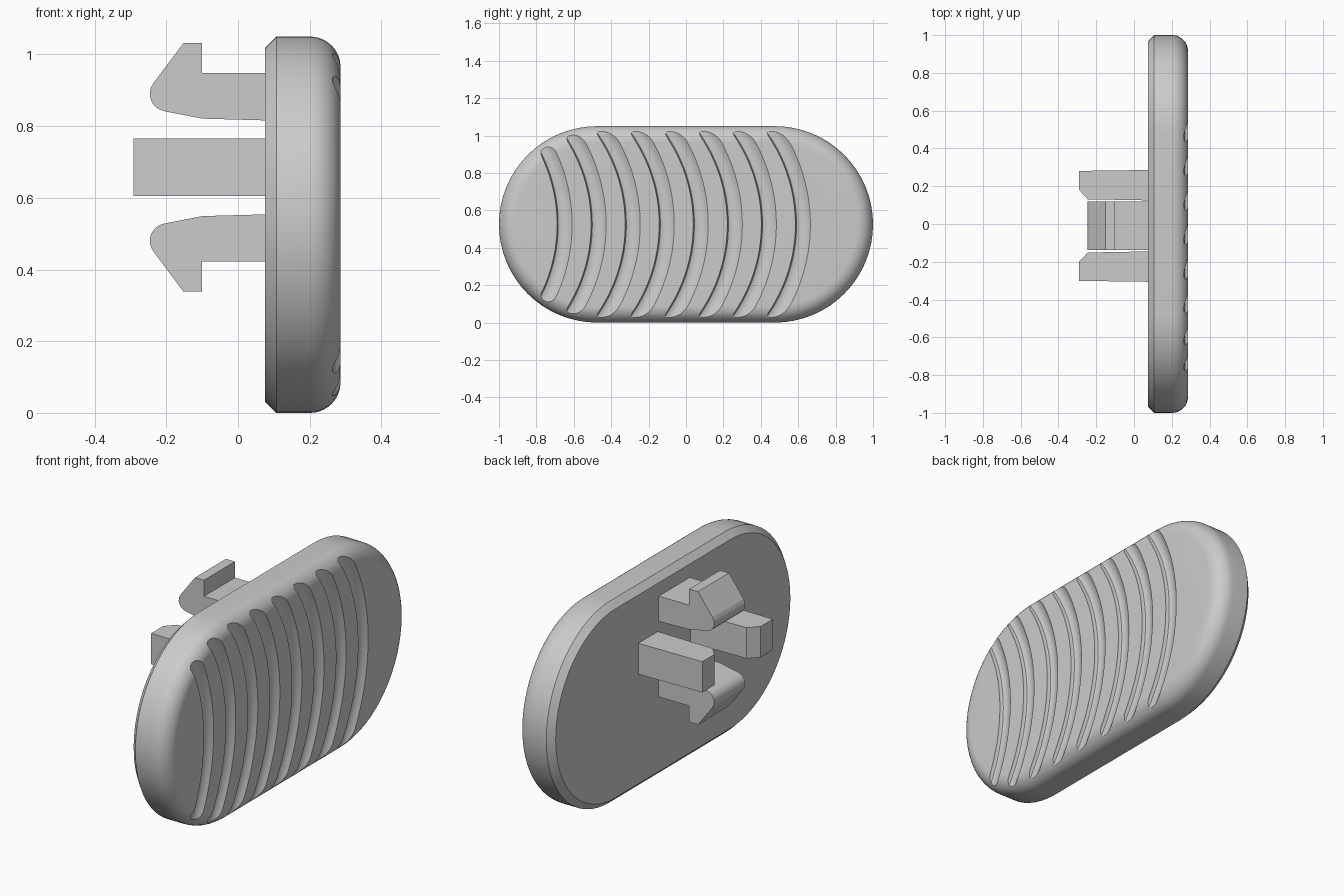
import bpy
import bmesh
import math

cube = bpy.data.objects.get("Cube")
if cube:
    bpy.data.objects.remove(cube, do_unlink=True)

grey = bpy.data.materials.new("plain grey")
grey.use_nodes = True
COLOUR = (0.6, 0.6, 0.6, 1)
grey.diffuse_color = COLOUR
grey.node_tree.nodes["Principled BSDF"].inputs["Base Color"].default_value = COLOUR

MID_Z = 0.525
BACK, FRONT = 0.075, 0.286


def loft(name, rings):
    """Skin a list of equal closed rings and cap both ends."""
    bm = bmesh.new()
    loops = [[bm.verts.new(p) for p in ring] for ring in rings]
    for a, b in zip(loops, loops[1:]):
        for i in range(len(a)):
            j = (i + 1) % len(a)
            bm.faces.new((a[i], a[j], b[j], b[i]))
    bm.faces.new(loops[0])
    bm.faces.new(loops[-1])
    bmesh.ops.recalc_face_normals(bm, faces=bm.faces)
    mesh = bpy.data.meshes.new(name)
    bm.to_mesh(mesh)
    bm.free()
    mesh.materials.append(grey)
    obj = bpy.data.objects.new(name, mesh)
    bpy.context.collection.objects.link(obj)
    return obj


def smooth(obj, degrees):
    bpy.ops.object.select_all(action='DESELECT')
    obj.select_set(True)
    bpy.context.view_layer.objects.active = obj
    bpy.ops.object.shade_smooth_by_angle(angle=math.radians(degrees))


def stadium(x, inset, steps=32):
    ring = []
    for side, start in ((1, -math.pi / 2), (-1, math.pi / 2)):
        for i in range(steps + 1):
            a = start + math.pi * i / steps
            r = MID_Z - inset
            ring.append((x, side * 0.475 + r * math.cos(a), MID_Z + r * math.sin(a)))
    return ring


# Pill-shaped plate: chamfered back, rounded front
FILLET = 0.085
rings = [stadium(BACK, 0.032), stadium(0.107, 0)]
for i in range(11):
    a = math.pi / 2 * i / 10
    rings.append(stadium(FRONT - FILLET + FILLET * math.sin(a), FILLET * (1 - math.cos(a))))
plate = loft("grip_plate", rings)

# Curved finger grooves, steep on one side and soft on the other
ARC = 0.88
GROOVE = [(-0.040, 0.32), (-0.039, 0.28), (-0.033, 0.269), (-0.02, 0.264), (-0.005, 0.264),
          (0.01, 0.267), (0.025, 0.274), (0.045, 0.289), (0.045, 0.32)]
for n in range(8):
    middle = -0.65 + 0.182 * n
    path = []
    for i in range(49):
        a = math.radians(-42 + 84 * i / 48)
        path.append([(x, middle - ARC + (ARC + off) * math.cos(a),
                      MID_Z + (ARC + off) * math.sin(a)) for off, x in GROOVE])
    cutter = loft("groove_cutter", path)
    cutter.hide_render = True
    cut = plate.modifiers.new("groove", 'BOOLEAN')
    cut.operation = 'DIFFERENCE'
    cut.solver = 'EXACT'
    cut.object = cutter
    bpy.context.view_layer.objects.active = plate
    bpy.ops.object.modifier_apply(modifier=cut.name)
    bpy.data.objects.remove(cutter, do_unlink=True)
smooth(plate, 30)

# Pair of snap hooks, mirrored above and below the posts
HOOK_MID = 0.685
HOOK = [(0.08, 0.948), (-0.1, 0.948), (-0.1, 1.032), (-0.152, 1.032), (-0.236, 0.92)]
for i in range(9):
    a = math.radians(143 + 117 * i / 8)
    HOOK.append((-0.197 + 0.049 * math.cos(a), 0.89 + 0.049 * math.sin(a)))
HOOK += [(-0.1, 0.821), (0.08, 0.816)]
for name, s in (("upper_hook", 1), ("lower_hook", -1)):
    hook = loft(name, [[(x, y, HOOK_MID + s * (z - HOOK_MID)) for x, z in HOOK]
                       for y in (-0.138, 0.118)])
    smooth(hook, 20)

# Pair of guide posts with chamfered inner tips
POST = [(0.08, 0.135), (-0.245, 0.141), (-0.291, 0.191), (-0.291, 0.291), (0.08, 0.296)]
for name, s in (("left_post", 1), ("right_post", -1)):
    loft(name, [[(x, -0.01 + s * y, z) for x, y in POST] for z in (0.605, 0.766)])
